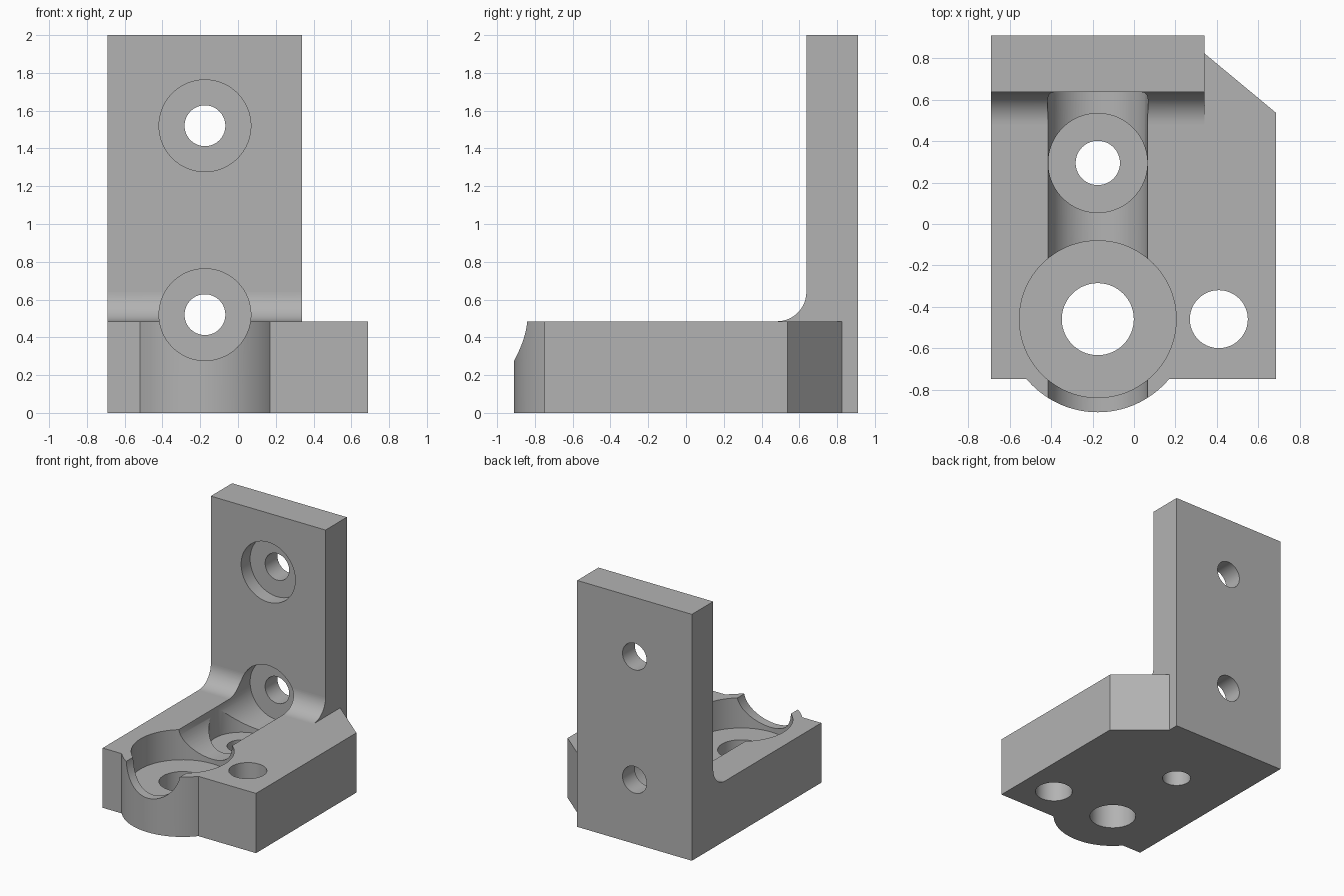
import bpy, bmesh, math
from mathutils import Vector

cube = bpy.data.objects.get("Cube")
if cube:
    bpy.data.objects.remove(cube)

grey = bpy.data.materials.new("plain grey")
grey.use_nodes = True
colour = (0.45, 0.45, 0.45, 1)
grey.diffuse_color = colour
grey.node_tree.nodes["Principled BSDF"].inputs["Base Color"].default_value = colour


def extrude(name, points, direction):
    """Solid made by sweeping a closed outline along a vector."""
    bm = bmesh.new()
    face = bm.faces.new([bm.verts.new(p) for p in points])
    swept = bmesh.ops.extrude_face_region(bm, geom=[face], use_keep_orig=True)
    moved = [g for g in swept["geom"] if isinstance(g, bmesh.types.BMVert)]
    bmesh.ops.translate(bm, verts=moved, vec=Vector(direction))
    bmesh.ops.recalc_face_normals(bm, faces=bm.faces)
    mesh = bpy.data.meshes.new(name)
    bm.to_mesh(mesh)
    bm.free()
    mesh.materials.append(grey)
    obj = bpy.data.objects.new(name, mesh)
    bpy.context.collection.objects.link(obj)
    return obj


def arc(cx, cy, r, start, end, steps):
    angles = [start + (end - start) * i / steps for i in range(steps + 1)]
    return [(cx + r * math.cos(a), cy + r * math.sin(a)) for a in angles]


def combine(target, tool, operation):
    mod = target.modifiers.new(tool.name, "BOOLEAN")
    mod.object, mod.operation, mod.solver = tool, operation, "EXACT"
    bpy.context.view_layer.objects.active = target
    bpy.ops.object.modifier_apply(modifier=mod.name)
    bpy.data.objects.remove(tool)


def bore_z(x, y, r, z0, z1):
    ring = arc(x, y, r, 0, 2 * math.pi, 96)[:-1]
    combine(bracket, extrude("bore", [(a, b, z0) for a, b in ring], (0, 0, z1 - z0)), "DIFFERENCE")


def bore_y(x, z, r, y0, y1):
    ring = arc(x, z, r, 0, 2 * math.pi, 96)[:-1]
    combine(bracket, extrude("bore", [(a, y0, b) for a, b in ring], (0, y1 - y0, 0)), "DIFFERENCE")


AXIS, BOSS_Y, TOP = -0.175, -0.46, 0.485
LEFT, WALL_SIDE, FRONT, BACK, WALL_Y = -0.69, 0.34, -0.75, 0.91, 0.637

# Base plate with rounded front boss and chamfered back corner
half = math.asin((BOSS_Y - FRONT) / 0.45)
outline = [(LEFT, BACK), (LEFT, FRONT)]
outline += arc(AXIS, BOSS_Y, 0.45, half - math.pi, -half, 40)
outline += [(0.687, FRONT), (0.687, 0.537), (WALL_SIDE, 0.825), (WALL_SIDE, BACK)]
bracket = extrude("angle_bracket", [(x, y, 0) for x, y in outline], (0, 0, TOP))

# Upright wall with concave fillet at its foot
R = 0.155
side = [(BACK, 0), (BACK, 2), (WALL_Y, 2)]
side += arc(WALL_Y - R, TOP + R, R, 0, -math.pi / 2, 20)
side += [(WALL_Y - R, 0)]
wall = extrude("upright_wall", [(LEFT, y, z) for y, z in side], (WALL_SIDE - LEFT, 0, 0))
combine(bracket, wall, "UNION")

# Counterbored wall holes; the lower one runs forward as an open channel
for z, start in ((1.52, 0.4), (0.52, -1.2)):
    bore_y(AXIS, z, 0.243, start, WALL_Y + 0.115)
    bore_y(AXIS, z, 0.108, 0.5, 1.1)

# Bearing pocket and screw recess in the base, with through holes
FLOOR = 0.24
bore_z(AXIS, BOSS_Y, 0.379, FLOOR, 0.8)
bore_z(AXIS, BOSS_Y, 0.174, -0.2, 0.4)
bore_z(AXIS, 0.295, 0.2395, FLOOR, 0.5)
bore_z(AXIS, 0.295, 0.107, -0.2, 0.4)
bore_z(0.41, BOSS_Y, 0.14, -0.2, 0.8)

# Smooth round surfaces, flat large planes
bpy.ops.object.select_all(action="DESELECT")
bracket.select_set(True)
bpy.context.view_layer.objects.active = bracket
bpy.ops.object.shade_smooth_by_angle(angle=math.radians(25))
for face in bracket.data.polygons:
    if face.area > 0.06:
        face.use_smooth = False
